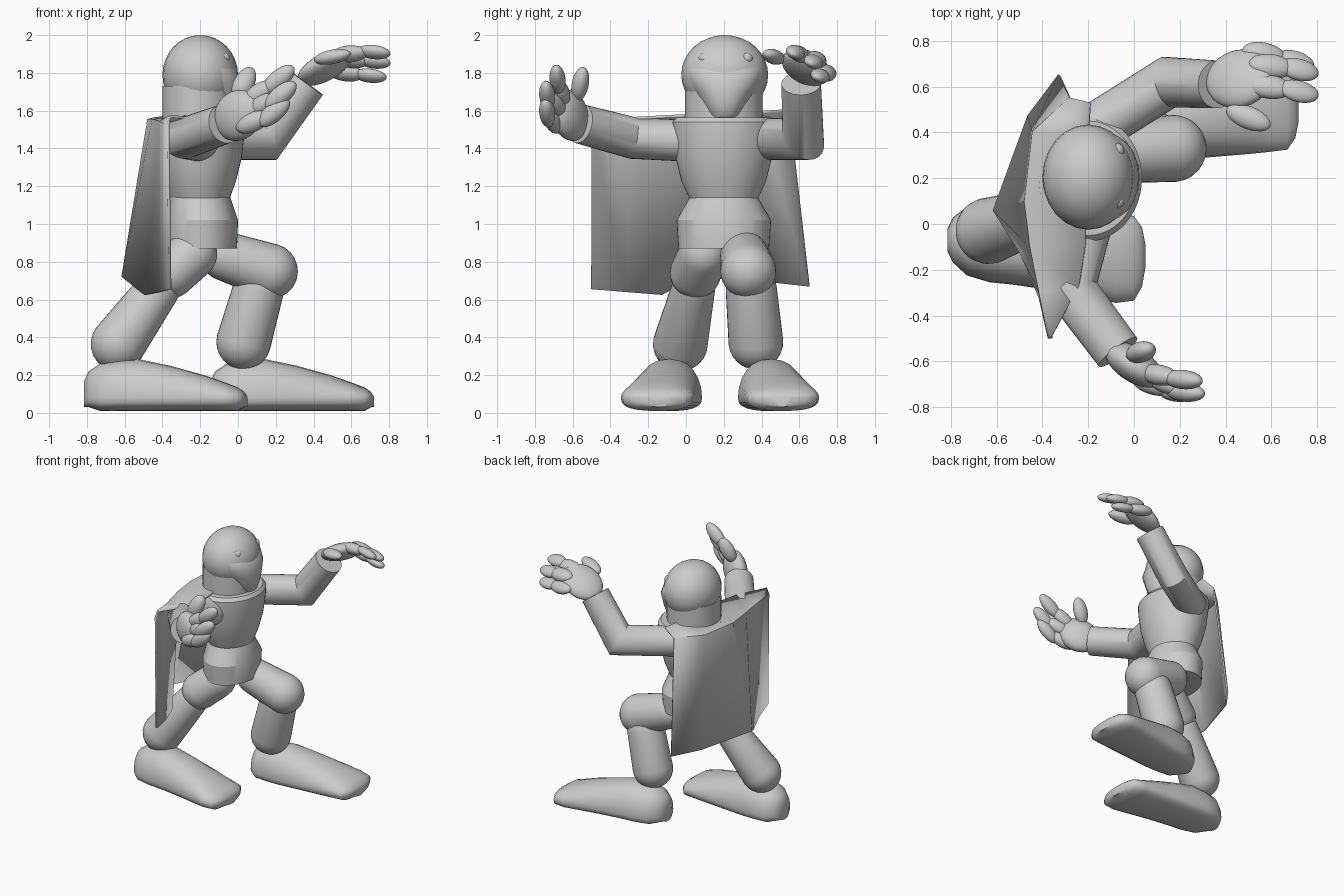
import bpy, bmesh, math
from mathutils import Vector, Matrix

if "Cube" in bpy.data.objects:
    bpy.data.objects.remove(bpy.data.objects["Cube"])

V = Vector


def finish(name, bm, angle=40):
    bmesh.ops.recalc_face_normals(bm, faces=bm.faces)
    me = bpy.data.meshes.new(name)
    bm.to_mesh(me)
    bm.free()
    ob = bpy.data.objects.new(name, me)
    bpy.context.collection.objects.link(ob)
    bpy.ops.object.select_all(action='DESELECT')
    ob.select_set(True)
    bpy.context.view_layer.objects.active = ob
    bpy.ops.object.shade_smooth_by_angle(angle=math.radians(angle))
    return ob


def loft(name, rings, angle=40):
    """Skin closed rings of points and cap both ends."""
    bm = bmesh.new()
    rows = [[bm.verts.new(p) for p in r] for r in rings]
    n = len(rows[0])
    for a, b in zip(rows, rows[1:]):
        for i in range(n):
            j = (i + 1) % n
            bm.faces.new((a[i], a[j], b[j], b[i]))
    bm.faces.new(rows[0])
    bm.faces.new(rows[-1])
    return finish(name, bm, angle)


def circle(n=32):
    return [(math.cos(2 * math.pi * i / n), math.sin(2 * math.pi * i / n)) for i in range(n)]


def lathe(name, profile):
    """Elliptical body section: (x centre, rx, ry, z) per level, centred on y = 0.2."""
    return loft(name, [[V((cx + rx * c, 0.2 + ry * s, z)) for c, s in circle(48)]
                       for cx, rx, ry, z in profile], 25)


def frame(d, normal=(0, 0, 1)):
    x = V(d).normalized()
    y = V(normal).cross(x).normalized()
    return x, y, x.cross(y)


def ellipsoid(name, c, radii, d=(1, 0, 0), normal=(0, 0, 1)):
    x, y, z = frame(d, normal)
    m = Matrix((x, y, z)).transposed().to_4x4()
    bm = bmesh.new()
    bmesh.ops.create_uvsphere(bm, u_segments=24, v_segments=16, radius=1)
    bm.transform(Matrix.Translation(c) @ m @ Matrix.Diagonal((*radii, 1)))
    return finish(name, bm, 60)


def capsule(name, a, b, ra, rb):
    """Round-ended limb between two joints."""
    a, b = V(a), V(b)
    x, y, z = frame(b - a, (0, 1, 0))
    levels = [(a, -math.cos(t) * ra, math.sin(t) * ra) for t in [0.05 + i * 0.253 for i in range(7)]]
    levels += [(b, math.sin(t) * rb, math.cos(t) * rb) for t in [i * 0.253 for i in range(7)]]
    return loft(name, [[p + x * h + y * c * r + z * s * r for c, s in circle()]
                       for p, h, r in levels], 60)


def arm(name, a, b, c, r, taper):
    """Bent tube with a mitred elbow."""
    a, b, c = V(a), V(b), V(c)
    d1, d2 = (b - a).normalized(), (c - b).normalized()
    n = (d1 + d2).normalized()
    x, y, z = frame(d1)
    r1 = [a + (y * u + z * v) * r for u, v in circle()]
    r2 = [p + d1 * ((b - p).dot(n) / d1.dot(n)) for p in r1]
    r3 = [p + d2 * ((c - p).dot(d2)) for p in r2]
    r3 = [c + (p - c) * taper for p in r3]
    return loft(name, [r1, r2, r3])


# Torso and hips
lathe("torso", [(-.2, .155, .18, 1.13), (-.2, .19, .225, 1.23), (-.2, .22, .255, 1.35),
                (-.2, .235, .272, 1.48), (-.2, .235, .275, 1.54), (-.2, .215, .25, 1.565)])
lathe("hips", [(-.19, .185, .24, .87), (-.19, .19, .25, 1.02), (-.2, .16, .182, 1.14)])

# Head, neck, muzzle and eyes
ellipsoid("head", (-.2, .205, 1.79), (.2, .23, .21))
lathe("neck", [(-.21, .19, .205, 1.53), (-.21, .19, .205, 1.73)])
muzzle = []
for z, front, hw in [(1.545, -.02, .08), (1.58, .01, .10), (1.64, .025, .13),
                     (1.70, .025, .165), (1.76, .02, .20), (1.82, -.01, .21), (1.86, -.06, .19)]:
    ring = []
    for c, s in circle(24):
        ring.append(V((-.2 + (front + .2) * math.copysign(abs(c) ** .7, c) * (1 if c > 0 else .5),
                       .205 + hw * math.copysign(abs(s) ** .9, s), z)))
    muzzle.append(ring)
loft("muzzle", muzzle, 50)
for y in (.10, .32):
    ellipsoid("eye", (-.075, y, 1.877), (.032, .034, .03))

# Arms
arm("left_arm", (-.2, .4, 1.45), (.15, .62, 1.45), (.365, .61, 1.745), .11, .95)
arm("right_arm", (-.2, .02, 1.44), (-.28, -.28, 1.455), (-.07, -.56, 1.53), .11, .95)

# Left hand: palm, thumb and three jointed fingers
ellipsoid("left_palm", (.46, .635, 1.83), (.16, .135, .06), (.15, 0, .08), (-.4, .35, .85))
ellipsoid("left_thumb", (.5, .465, 1.885), (.105, .05, .038), (.1, -.04, .02))
for base, tip in [((.59, .60, 1.90), (.72, .58, 1.91)),
                  ((.60, .69, 1.87), (.72, .675, 1.86)),
                  ((.57, .74, 1.80), (.70, .71, 1.785))]:
    ellipsoid("left_knuckle", base, (.10, .055, .042), V(tip) - V(base), (0, .5, 1))
    ellipsoid("left_fingertip", tip, (.09, .05, .034), (1, -.25, -.1), (0, .5, 1))

# Right hand
ellipsoid("right_palm", (0, -.615, 1.575), (.15, .13, .075), (.13, -.09, .1), (-.4, -.8, 0))
ellipsoid("right_thumb", (.03, -.56, 1.74), (.10, .055, .045), (.05, .02, .1), (0, -1, 0))
for base, tip in [((.11, -.66, 1.69), (.215, -.68, 1.765)),
                  ((.13, -.69, 1.63), (.225, -.735, 1.68)),
                  ((.08, -.70, 1.54), (.19, -.735, 1.59))]:
    ellipsoid("right_knuckle", base, (.10, .052, .045), V(tip) - V(base), (0, -1, 0))
    ellipsoid("right_fingertip", tip, (.105, .05, .042), (.1, -.01, .085), (0, -1, 0))

# Legs
capsule("left_thigh", (-.07, .31, .83), (.17, .33, .75), .13, .147)
capsule("left_shin", (.11, .345, .66), (.03, .37, .375), .135, .145)
capsule("right_thigh", (-.24, .09, .84), (-.36, .05, .74), .13, .135)
capsule("right_shin", (-.42, .04, .66), (-.635, -.03, .365), .115, .145)

# Feet: one set of stations (x, centre y, half width, top z), mirrored for the other side
stations = [(-.815, -.07, .05, .17), (-.79, -.07, .10, .22), (-.73, -.075, .15, .26),
            (-.63, -.085, .17, .28), (-.53, -.09, .175, .285), (-.36, -.11, .18, .25),
            (-.18, -.135, .19, .20), (-.08, -.15, .195, .165), (0, -.15, .185, .135),
            (.035, -.145, .13, .11), (.05, -.14, .05, .085)]
for side, dx, flip in (("right", 0, False), ("left", .67, True)):
    rings = []
    for x, cy, hw, top in stations:
        ring = []
        low = .01 if -.75 < x < .02 else .03
        sole = .08
        for c, s in circle(24):
            y = cy + hw * math.copysign(abs(c) ** .85, c)
            z = sole + (s * (top - sole) if s > 0 else -abs(s) ** .7 * (sole - low))
            ring.append(V((x + dx, .36 - y if flip else y, z)))
        rings.append(ring)
    loft(side + "_foot", rings, 60)

# Cape: columns from neck edge over the shoulder bend to the hem
columns = [((-.36, -.49, 1.57), (-.37, -.50, 1.52), (-.36, -.50, .655)),
           ((-.24, -.27, 1.56), (-.41, -.30, 1.54), (-.41, -.32, .64)),
           ((-.21, -.08, 1.57), (-.45, -.10, 1.55), (-.49, -.13, .625)),
           ((-.22, .12, 1.58), (-.475, .10, 1.55), (-.61, .06, .72)),
           ((-.20, .36, 1.59), (-.44, .40, 1.56), (-.46, .47, .69)),
           ((-.19, .53, 1.60), (-.28, .55, 1.55), (-.325, .65, .67))]
bm = bmesh.new()
grid = [[bm.verts.new(p) for p in col] for col in columns]
for a, b in zip(grid, grid[1:]):
    for i in range(2):
        bm.faces.new((a[i], a[i + 1], b[i + 1], b[i]))
cape = finish("cape", bm, 35)
thick = cape.modifiers.new("thickness", 'SOLIDIFY')
thick.thickness = .015
thick.offset = 0
